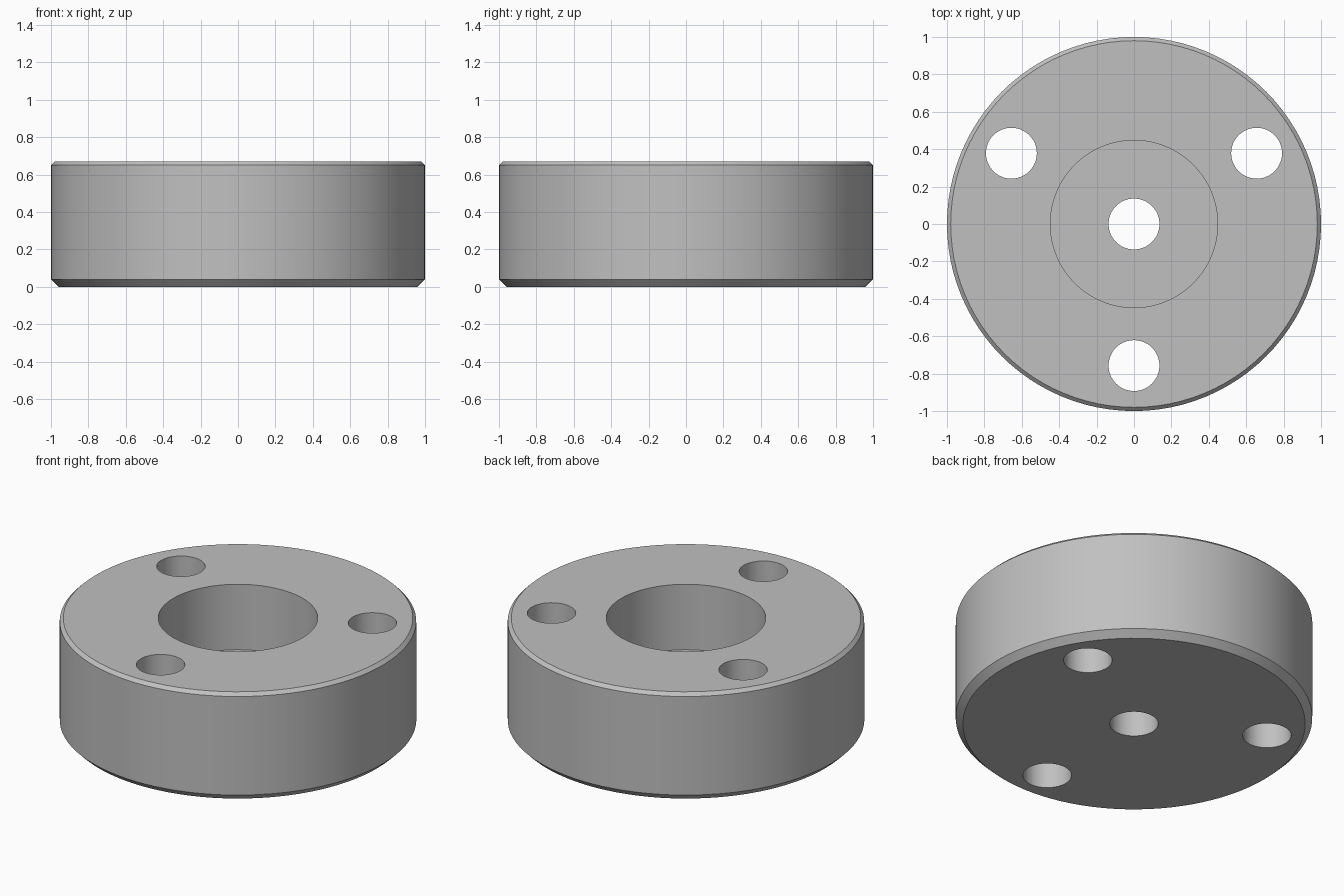
import bpy
import bmesh
import math
from mathutils import Matrix, Vector

cube = bpy.data.objects.get("Cube")
if cube:
    bpy.data.objects.remove(cube, do_unlink=True)

HEIGHT = 0.67
HOLE_R = 0.136
BOLT_CIRCLE = 0.757
SEGMENTS = 96

steel = bpy.data.materials.new("grey_metal")
steel.use_nodes = True
grey = (0.53, 0.53, 0.53, 1)
steel.diffuse_color = grey
steel.node_tree.nodes["Principled BSDF"].inputs["Base Color"].default_value = grey


def make_object(name, bm):
    mesh = bpy.data.meshes.new(name)
    bmesh.ops.recalc_face_normals(bm, faces=bm.faces)
    bm.to_mesh(mesh)
    bm.free()
    mesh.materials.append(steel)
    obj = bpy.data.objects.new(name, mesh)
    bpy.context.collection.objects.link(obj)
    return obj


def lathe(name, profile):
    """Spin a closed (radius, height) profile around the z axis."""
    bm = bmesh.new()
    verts = [bm.verts.new((r, 0, z)) for r, z in profile]
    edges = [bm.edges.new((a, b)) for a, b in zip(verts, verts[1:] + verts[:1])]
    bmesh.ops.spin(bm, geom=verts + edges, cent=(0, 0, 0), axis=(0, 0, 1),
                   angle=math.tau, steps=SEGMENTS, use_merge=True)
    bmesh.ops.remove_doubles(bm, verts=bm.verts, dist=1e-5)
    return make_object(name, bm)


# Round body with chamfered rims, a stepped bore and a small through hole
body = lathe("flange_body", [
    (HOLE_R, 0), (0.96, 0), (1, 0.04), (1, HEIGHT - 0.02), (0.98, HEIGHT),
    (0.447, HEIGHT), (0.447, 0.265), (HOLE_R, 0.265)])

# Three bolt holes, evenly spaced, one towards the front
bm = bmesh.new()
for i in range(3):
    angle = math.radians(-90 + 120 * i)
    centre = Vector((math.cos(angle), math.sin(angle), 0)) * BOLT_CIRCLE
    centre.z = HEIGHT / 2
    bmesh.ops.create_cone(bm, cap_ends=True, segments=48, radius1=HOLE_R,
                          radius2=HOLE_R, depth=HEIGHT * 2,
                          matrix=Matrix.Translation(centre))
cutter = make_object("bolt_hole_cutter", bm)
cutter.hide_render = True

cut = body.modifiers.new("bolt_holes", "BOOLEAN")
cut.operation = "DIFFERENCE"
cut.solver = "EXACT"
cut.object = cutter

bpy.ops.object.select_all(action="DESELECT")
body.select_set(True)
bpy.context.view_layer.objects.active = body
bpy.ops.object.modifier_apply(modifier=cut.name)
bpy.data.objects.remove(cutter, do_unlink=True)

# Smooth round walls, crisp rims
bpy.ops.object.shade_smooth_by_angle(angle=math.radians(30))
